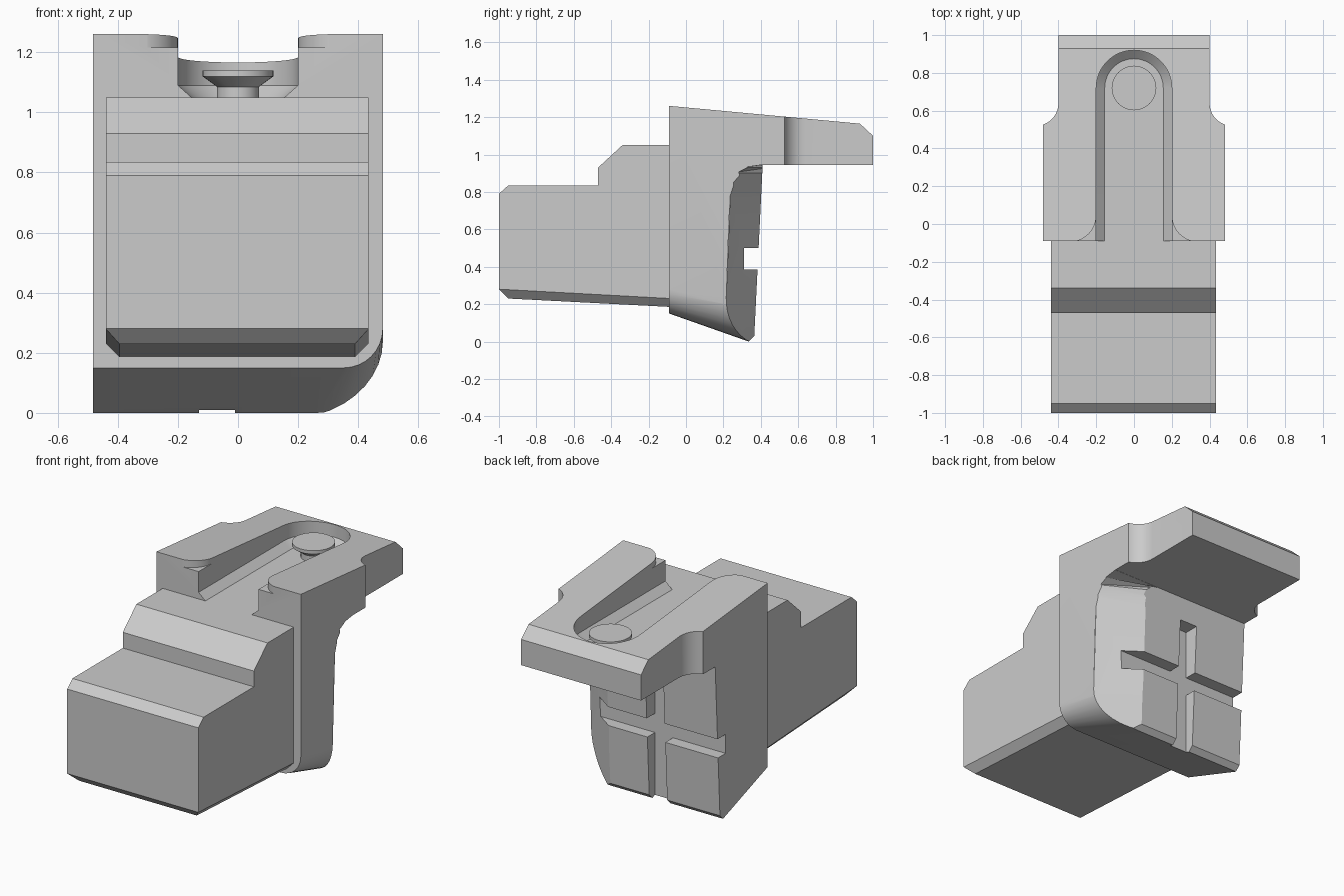
import bpy, bmesh
from math import sin, cos, pi, radians

if "Cube" in bpy.data.objects:
    bpy.data.objects.remove(bpy.data.objects["Cube"], do_unlink=True)

grey = bpy.data.materials.new("plain_grey")
grey.use_nodes = True
grey.diffuse_color = (0.6, 0.6, 0.6, 1)
grey.node_tree.nodes["Principled BSDF"].inputs["Base Color"].default_value = (0.6, 0.6, 0.6, 1)


def loft(name, rings):
    """Closed solid through rings with equal point counts."""
    bm = bmesh.new()
    rows = [[bm.verts.new(p) for p in ring] for ring in rings]
    n = len(rows[0])
    for a, b in zip(rows, rows[1:]):
        for i in range(n):
            j = (i + 1) % n
            bm.faces.new((a[i], a[j], b[j], b[i]))
    bm.faces.new(rows[0])
    bm.faces.new(rows[-1])
    bmesh.ops.remove_doubles(bm, verts=bm.verts, dist=1e-5)
    bmesh.ops.recalc_face_normals(bm, faces=bm.faces)
    mesh = bpy.data.meshes.new(name)
    bm.to_mesh(mesh)
    bm.free()
    mesh.materials.append(grey)
    ob = bpy.data.objects.new(name, mesh)
    bpy.context.collection.objects.link(ob)
    return ob


def along_x(pts, x):
    return [(x, y, z) for y, z in pts]


def along_z(pts, z):
    return [(x, y, z) for x, y in pts]


def box(name, x0, x1, y0, y1, z0, z1):
    return loft(name, [[(x0, y0, z), (x1, y0, z), (x1, y1, z), (x0, y1, z)] for z in (z0, z1)])


def arc(cx, cy, r, a0, a1, n):
    return [(cx + r * cos(radians(a0 + (a1 - a0) * i / n)),
             cy + r * sin(radians(a0 + (a1 - a0) * i / n))) for i in range(n + 1)]


def activate(ob):
    bpy.ops.object.select_all(action='DESELECT')
    ob.select_set(True)
    bpy.context.view_layer.objects.active = ob


def cut(target, cutter):
    cutter.hide_render = True
    mod = target.modifiers.new("cut", 'BOOLEAN')
    mod.operation = 'DIFFERENCE'
    mod.solver = 'EXACT'
    mod.object = cutter
    activate(target)
    bpy.ops.object.modifier_apply(modifier=mod.name)
    bpy.data.objects.remove(cutter, do_unlink=True)


# Bracket body: side profile with the overhanging plate at the top
W = 0.482
profile = [(-0.09, 0.15), (0.335, 0), (0.365, 0.03), (0.41, 0.945),
           (1, 0.945), (1, 1.1), (0.93, 1.165), (-0.09, 1.26)]
body = loft("bracket_body", [along_x(profile, x) for x in (-W, W)])

# Narrower rear part of the plate, with concave shoulders
for s in (-1, 1):
    pts = arc(0.52, 0.64, 0.12, 180, 270, 10) + [(0.7, 0.52), (0.7, 1.1), (0.4, 1.1)]
    pts = [(s * x, y) for x, y in pts]
    cut(body, loft("shoulder_cutter", [along_z(pts, z) for z in (0.6, 1.5)]))


# Round-ended top slot with a sloped foot
def slot(w):
    return [(w, -0.2)] + arc(0, 0.72, w, 0, 180, 32) + [(-w, -0.2)]


cut(body, loft("slot_cutter", [along_z(slot(w), z)
                               for w, z in ((0.155, 1.05), (0.2, 1.09), (0.2, 1.4))]))

# Shallow flared mouth of the slot
side = arc(0.34, 0.045, 0.14, 180, 270, 10) + [(0.34, -0.2)]
flare = side + [(-x, y) for x, y in reversed(side)]
cut(body, loft("flare_cutter", [along_z(flare, z) for z in (1.215, 1.4)]))

# Rounded lower left corner, growing towards the back
rings = []
for y, floor, r in ((-0.2, 0.189, 0.1), (-0.09, 0.15, 0.13), (0.335, 0, 0.22), (0.5, -0.058, 0.25)):
    pts = arc(W - r, floor + r, r, 0, -90, 8)
    pts = [(0.6, floor + r)] + pts + [(W - r, -0.3), (0.6, -0.3)]
    rings.append([(x, y, z) for x, z in pts])
cut(body, loft("corner_cutter", rings))

# Slanted relief on the left rear edge, fading out under the plate
rings = []
for z, edge in ((-0.1, 0.205), (0.2, 0.215), (0.78, 0.238), (0.85, 0.255),
                (0.9, 0.285), (0.93, 0.33), (0.944, 0.4)):
    panel = 0.364 + 0.049 * z
    m = (edge - panel) / 0.23
    pts = [(0.58, edge + 0.1 * m), (0.58, 0.52), (0.15, 0.52), (0.15, panel - 0.1 * m)]
    rings.append(along_z(pts, z))
cut(body, loft("relief_cutter", rings))

# Crossed grooves in the back panel
cut(body, box("cross_groove_cutter", -0.6, 0.6, 0.31, 0.5, 0.385, 0.5))
cut(body, box("upright_groove_cutter", -0.13, -0.01, 0.31, 0.5, -0.1, 0.8))

# Front block: stepped top and chamfered underside
top = [(-0.08, 1.05), (-0.34, 1.05), (-0.47, 0.93), (-0.47, 0.835), (-0.95, 0.835), (-1, 0.79)]
outer = top + [(-1, 0.28), (-1, 0.28), (-0.08, 0.23)]
inner = top + [(-1, 0.28), (-0.95, 0.23), (-0.08, 0.185)]
block = loft("front_block", [along_x(outer, -0.44), along_x(inner, -0.395),
                             along_x(inner, 0.39), along_x(outer, 0.435)])
activate(block)
bpy.ops.object.mode_set(mode='EDIT')
bpy.ops.mesh.select_all(action='SELECT')
bpy.ops.mesh.dissolve_limited(angle_limit=radians(1))
bpy.ops.object.mode_set(mode='OBJECT')

# Flared stud standing in the round end of the slot
stud = loft("slot_stud", [along_z(arc(0, 0.72, r, 0, 348.75, 31), z)
                          for r, z in ((0.07, 1.03), (0.07, 1.085), (0.118, 1.12), (0.118, 1.14))])

for ob in (body, stud):
    activate(ob)
    bpy.ops.object.shade_smooth_by_angle(angle=radians(25))
